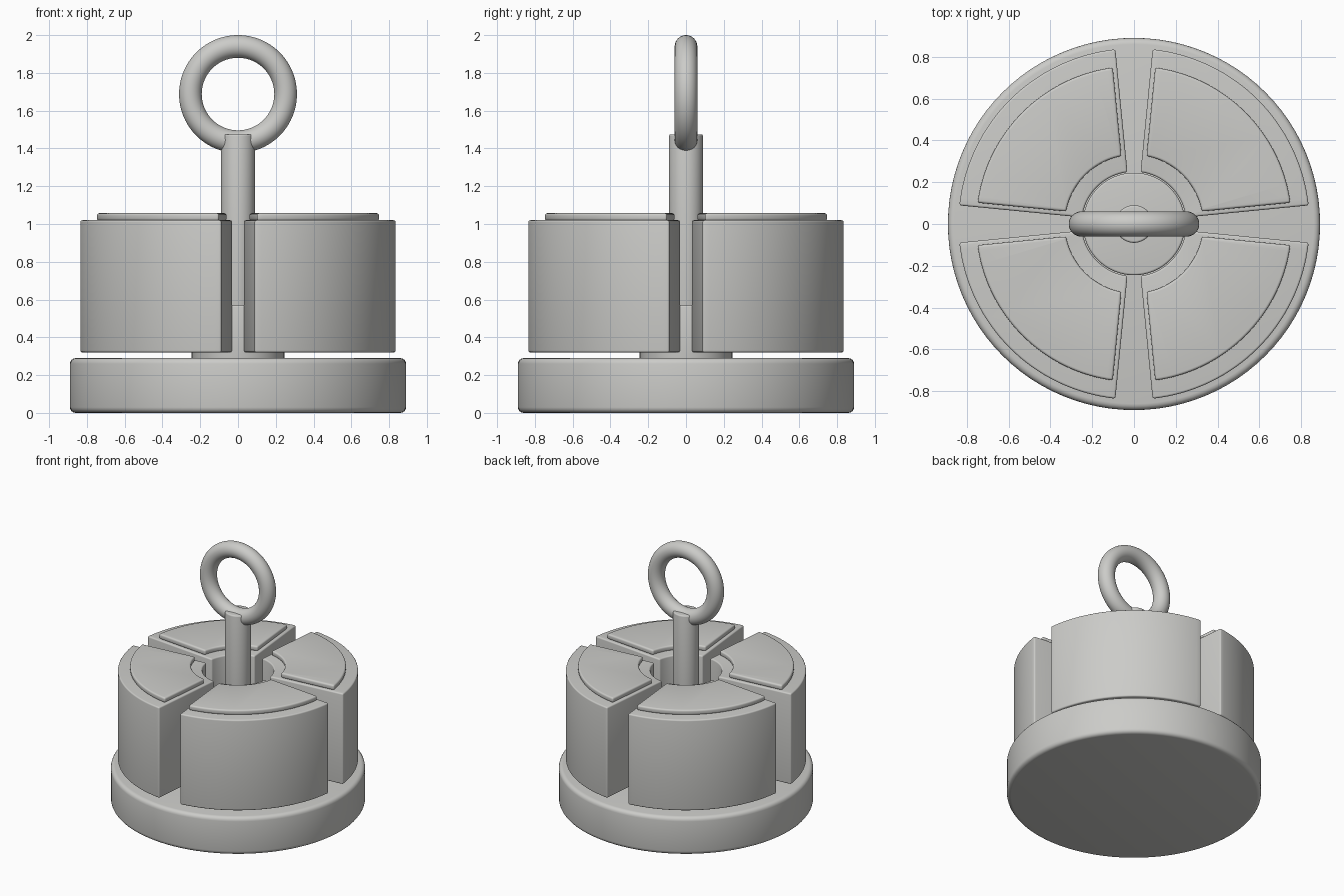
import bpy
import bmesh
from math import sin, cos, pi, radians

default = bpy.data.objects.get("Cube")
if default:
    bpy.data.objects.remove(default, do_unlink=True)

GREY = (0.6, 0.6, 0.58, 1)
steel = bpy.data.materials.new("grey_metal")
steel.use_nodes = True
steel.diffuse_color = GREY
steel.node_tree.nodes["Principled BSDF"].inputs["Base Color"].default_value = GREY


def finish(obj, bevel=0):
    """Apply material, rounded edges and smooth shading."""
    obj.data.materials.append(steel)
    if bevel:
        mod = obj.modifiers.new("rounded_edges", "BEVEL")
        mod.width = bevel
        mod.segments = 4
        mod.limit_method = "ANGLE"
        mod.angle_limit = radians(40)
    bpy.ops.object.select_all(action="DESELECT")
    obj.select_set(True)
    bpy.context.view_layer.objects.active = obj
    if bevel:
        bpy.ops.object.modifier_apply(modifier="rounded_edges")
    bpy.ops.object.shade_smooth_by_angle(angle=radians(35))


def cylinder(name, radius, bottom, top, bevel):
    bpy.ops.mesh.primitive_cylinder_add(
        vertices=96, radius=radius, depth=top - bottom, location=(0, 0, (bottom + top) / 2))
    obj = bpy.context.object
    obj.name = name
    finish(obj, bevel)


def sector(name, turn, inner, outer, gap, bottom, top, bevel, steps=32):
    """Extruded ring sector; gap is the distance of its sides from a radial plane."""
    outline = []
    for radius, order in ((outer, range(steps + 1)), (inner, range(steps, -1, -1))):
        margin = radians(5.6) + gap / radius
        for i in order:
            a = turn + margin + (pi / 2 - 2 * margin) * i / steps
            outline.append((radius * cos(a), radius * sin(a), bottom))
    bm = bmesh.new()
    face = bm.faces.new([bm.verts.new(p) for p in outline])
    new = bmesh.ops.extrude_face_region(bm, geom=[face])["geom"]
    bmesh.ops.translate(bm, vec=(0, 0, top - bottom),
                        verts=[v for v in new if isinstance(v, bmesh.types.BMVert)])
    bmesh.ops.recalc_face_normals(bm, faces=bm.faces)
    mesh = bpy.data.meshes.new(name)
    bm.to_mesh(mesh)
    bm.free()
    obj = bpy.data.objects.new(name, mesh)
    bpy.context.collection.objects.link(obj)
    finish(obj, bevel)


# Round foot, central hub and post
cylinder("base", 0.89, 0, 0.29, 0.03)
cylinder("hub", 0.245, 0.28, 0.57, 0.01)
cylinder("post", 0.09, 0.56, 1.475, 0.01)

# Four quarter blocks, each with a raised plate on top
for i, place in enumerate(("back_left", "back_right", "front_right", "front_left")):
    turn = i * pi / 2
    sector("block_" + place, turn, 0.25, 0.84, 0.007, 0.32, 1.02, 0.012)
    sector("top_plate_" + place, turn, 0.33, 0.755, 0.028, 1.018, 1.057, 0.012)

# Pull ring through the post
bpy.ops.mesh.primitive_torus_add(
    major_radius=0.252, minor_radius=0.06, major_segments=96, minor_segments=32,
    location=(0, 0, 1.688), rotation=(pi / 2, 0, 0))
ring = bpy.context.object
ring.name = "pull_ring"
finish(ring)
